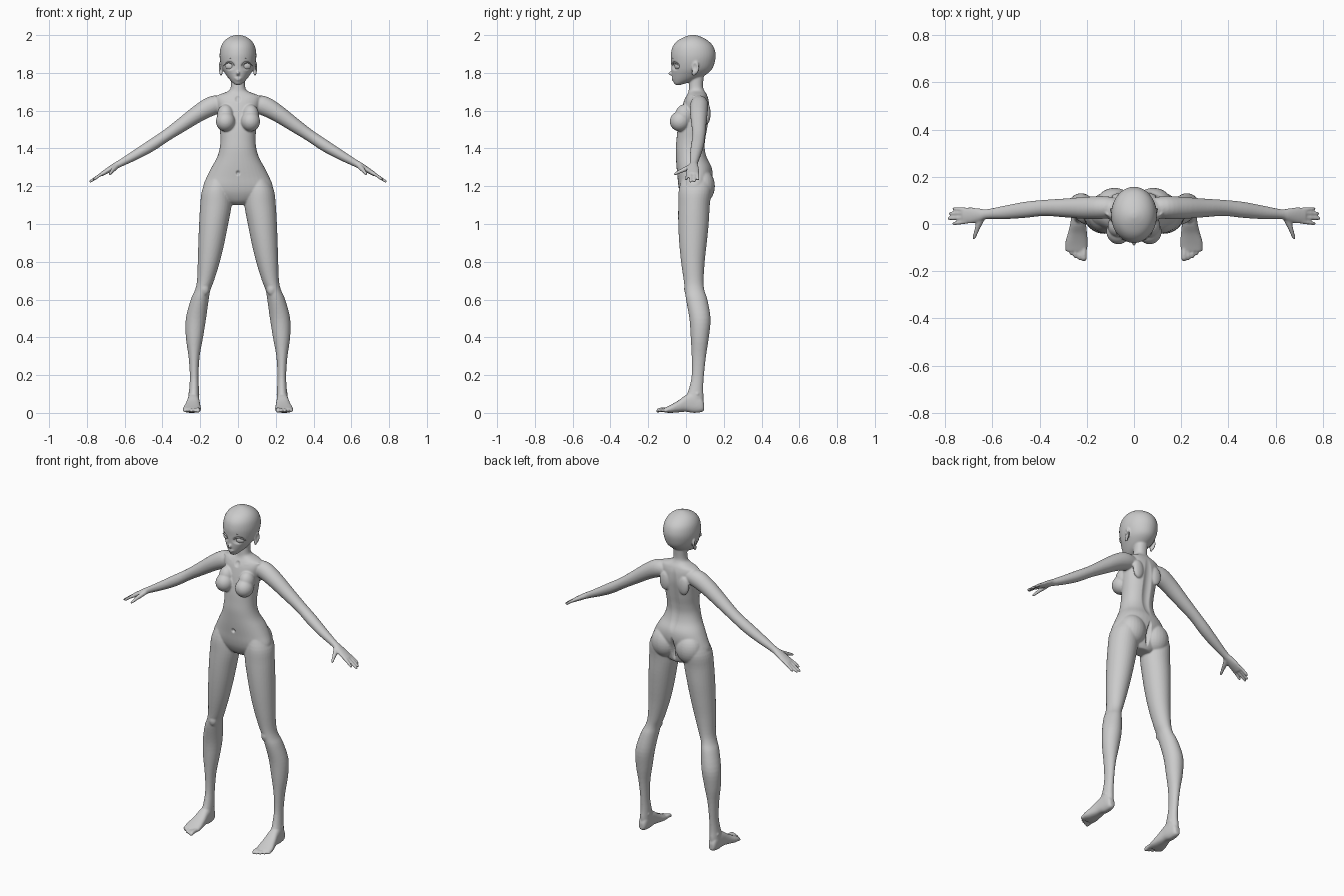
import bpy, bmesh, math
from mathutils import Vector, Matrix

X, Y, Z = Vector((1, 0, 0)), Vector((0, 1, 0)), Vector((0, 0, 1))


def spline(rows, steps):
    """Catmull-Rom interpolation of equal-length tuples."""
    out = []
    for i in range(len(rows) - 1):
        a, b, c, d = (rows[min(max(i + k, 0), len(rows) - 1)] for k in (-1, 0, 1, 2))
        for s in range(steps):
            t = s / steps
            out.append([0.5 * (2 * q + (r - p) * t + (2 * p - 5 * q + 4 * r - w) * t * t
                               + (3 * q - p - 3 * r + w) * t ** 3)
                        for p, q, r, w in zip(a, b, c, d)])
    return out + [list(rows[-1])]


def loft(bm, rows, u, direction=None, side=1, steps=4, n=28, power=1.0):
    """Closed skin over rings (x, y, z, radius along u, radius across)."""
    rows = spline(rows, steps)
    pts = [Vector(r[:3]) for r in rows]
    rings = []
    for i, r in enumerate(rows):
        t = direction or (pts[min(i + 1, len(pts) - 1)] - pts[max(i - 1, 0)]).normalized()
        v = t.cross(u).normalized()
        ring = []
        for k in range(n):
            a = 2 * math.pi * k / n
            c, s = math.cos(a), math.sin(a)
            c, s = (math.copysign(abs(q) ** power, q) for q in (c, s))
            p = pts[i] + u * (max(r[3], .001) * c) + v * (max(r[4], .001) * s)
            ring.append(bm.verts.new((p.x * side, p.y, p.z)))
        rings.append(ring)
    faces = [bm.faces.new(rings[0]), bm.faces.new(rings[-1])]
    for a, b in zip(rings, rings[1:]):
        for k in range(n):
            faces.append(bm.faces.new((a[k], a[(k + 1) % n], b[(k + 1) % n], b[k])))
    bmesh.ops.recalc_face_normals(bm, faces=faces)


def ball(bm, c, r, side=1, tilt=0):
    """Ellipsoid, optionally turned about z."""
    m = (Matrix.Translation((c[0] * side, c[1], c[2])) @ Matrix.Rotation(tilt * side, 4, 'Z')
         @ Matrix.Diagonal((*r, 1)))
    bmesh.ops.create_uvsphere(bm, u_segments=24, v_segments=16, radius=1, matrix=m)


def level(rows):
    """(z, x inner, x outer, y front, y back) to loft rings."""
    return [((a + b) / 2, (f + k) / 2, z, (b - a) / 2, (k - f) / 2) for z, a, b, f, k in rows]


def finish(bm, name):
    me = bpy.data.meshes.new(name)
    bm.to_mesh(me)
    bm.free()
    ob = bpy.data.objects.new(name, me)
    bpy.context.collection.objects.link(ob)
    me.shade_smooth()
    return ob


bm = bmesh.new()

# torso and neck
torso = [(1.10, .05, .02, .10), (1.12, .10, -.008, .11), (1.16, .17, -.03, .118),
         (1.2, .184, -.04, .128), (1.25, .165, -.045, .14), (1.3, .14, -.05, .136),
         (1.35, .112, -.053, .112), (1.4, .097, -.054, .101), (1.45, .093, -.05, .105),
         (1.5, .096, -.045, .114), (1.55, .10, -.036, .121), (1.6, .106, -.026, .125),
         (1.65, .118, -.012, .121), (1.678, .112, .002, .113), (1.692, .08, .01, .106),
         (1.706, .048, .014, .097), (1.73, .038, .016, .09), (1.79, .038, .02, .095)]
loft(bm, level([(z, -w, w, f, b) for z, w, f, b in torso]), X, Z, n=40, power=.92)

# head
head = [(1.736, .012, -.055, -.03), (1.745, .025, -.064, .0), (1.765, .045, -.071, .06),
        (1.79, .064, -.075, .105), (1.82, .082, -.077, .138), (1.86, .094, -.079, .153),
        (1.9, .097, -.08, .157), (1.94, .09, -.07, .145), (1.97, .072, -.045, .117),
        (1.99, .045, -.008, .082), (2.001, .012, .025, .048)]
loft(bm, level([(z, -w, w, f, b) for z, w, f, b in head]), X, Z, n=40)

# nose and lips
ball(bm, (0, -.076, 1.797), (.009, .017, .012))
ball(bm, (0, -.068, 1.771), (.02, .009, .005))
ball(bm, (0, -.067, 1.763), (.016, .009, .005))

leg = [(1.25, .05, .155, -.02, .125), (1.18, .036, .19, -.038, .135), (1.1, .034, .2, -.041, .126),
       (1.0, .052, .206, -.041, .12), (.9, .072, .21, -.036, .11), (.8, .096, .213, -.026, .099),
       (.7, .127, .217, -.012, .093), (.65, .146, .228, -.006, .097), (.6, .155, .25, .0, .113),
       (.5, .169, .276, .018, .13), (.4, .185, .276, .025, .121), (.3, .203, .262, .03, .106),
       (.2, .209, .255, .03, .095), (.13, .207, .258, .016, .091), (.08, .206, .263, .0, .093),
       (.03, .208, .262, .01, .09)]
foot = [(.096, .222, .25, .012, .05), (.08, .211, .26, .004, .085), (.04, .205, .265, .0, .108),
        (.0, .203, .27, .006, .095), (-.04, .199, .28, .003, .066), (-.08, .196, .291, .0, .043),
        (-.115, .2, .288, .002, .026)]
arm = [(.07, .07, 1.635, .04, .04), (.13, .07, 1.628, .048, .051), (.2, .068, 1.592, .047, .046),
       (.29, .068, 1.53, .040, .038), (.38, .068, 1.468, .034, .031), (.46, .06, 1.415, .034, .031),
       (.54, .05, 1.367, .029, .026), (.62, .042, 1.323, .021, .019), (.65, .038, 1.307, .027, .017),
       (.69, .036, 1.283, .034, .014), (.725, .035, 1.262, .032, .011)]

for s in (1, -1):
    # legs, buttocks, knees
    loft(bm, level(leg), X, Z, s, n=32)
    ball(bm, (.082, .085, 1.2), (.08, .068, .09), s)
    ball(bm, (.178, .012, .655), (.026, .022, .035), s)
    # feet and ankles
    loft(bm, [((a + b) / 2, y, (lo + hi) / 2, (b - a) / 2, (hi - lo) / 2)
              for y, a, b, lo, hi in foot], X, -Y, s, power=.8)
    ball(bm, (.234, .06, .1), (.031, .016, .016), s)
    for i in range(5):
        x, tip, r = .212 + .0178 * i, -.157 + .002 * i * i + .002 * i, (.012, .0085, .0085, .008, .008)[i]
        loft(bm, [(x, -.09, .018, r, r), (x, tip + .022, .016, r, r), (x, tip + .008, .012, r, r),
                  (x, tip, .01, r * .5, r * .5)], X, -Y, s, n=12)
    # breasts and collarbones
    ball(bm, (.066, -.032, 1.543), (.051, .054, .053), s)
    ball(bm, (.066, -.008, 1.575), (.045, .05, .058), s)
    loft(bm, [(.015, .004, 1.66, .007, .007), (.06, .008, 1.668, .006, .006),
              (.12, .045, 1.675, .006, .006)], Y, None, s, n=10)
    # shoulder blades
    ball(bm, (.062, .112, 1.585), (.035, .018, .055), s)
    # arms and palms
    loft(bm, arm, Y, None, s)
    # fingers
    for y0, y1, tip in ((.01, .002, .768), (.028, .024, .788), (.045, .045, .784), (.06, .064, .768)):
        z = lambda x: 1.262 - .56 * (x - .725)
        loft(bm, [(.705, y0, z(.705), .009, .009), (.735, (y0 + y1) / 2, z(.735), .0085, .0085),
                  (tip - .008, y1, z(tip), .0075, .0075), (tip, y1, z(tip), .004, .004)],
             Y, None, s, n=12)
    # thumb
    loft(bm, [(.64, .03, 1.308, .014, .014), (.655, .002, 1.293, .014, .013),
              (.667, -.03, 1.279, .010, .010), (.676, -.055, 1.267, .008, .008),
              (.679, -.065, 1.263, .004, .004)], X, None, s, n=14)
    # ears
    ball(bm, (.092, .05, 1.828), (.009, .02, .036), s, -.25)
    ball(bm, (.09, .042, 1.80), (.008, .012, .016), s)

# fuse the parts into one smooth skin
body = finish(bm, "body")
remesh = body.modifiers.new("fuse", 'REMESH')
remesh.mode, remesh.voxel_size = 'VOXEL', .0046
soft = body.modifiers.new("soften", 'SMOOTH')
soft.factor, soft.iterations = .5, 5
mesh = bpy.data.meshes.new_from_object(body.evaluated_get(bpy.context.evaluated_depsgraph_get()))
body.modifiers.clear()
body.data = mesh

# soft dents: eye sockets, ears, navel, spine, seat cleft, collar notch
dents = [((0, -.05, 1.27), (.012, .03, .014), (0, .012, 0)),
         ((0, .12, 1.48), (.03, .06, .2), (0, -.01, 0)),
         ((0, .13, 1.19), (.014, .07, .08), (0, -.02, 0)),
         ((0, .0, 1.66), (.018, .03, .02), (0, .008, 0))]
for s in (1, -1):
    dents += [((.045 * s, -.06, 1.838), (.036, .04, .026), (0, .014, 0)),
              ((.1 * s, .048, 1.83), (.02, .014, .022), (-.007 * s, 0, 0))]
for v in mesh.vertices:
    for c, r, off in dents:
        d = sum(((v.co[k] - c[k]) / r[k]) ** 2 for k in range(3))
        if d < 1:
            v.co += Vector(off) * (1 - d) ** 1.2
mesh.shade_smooth()

# eyes, upper lids and brows
for s, tag in ((1, "left"), (-1, "right")):
    bm = bmesh.new()
    ball(bm, (.045, -.046, 1.836), (.026, .012, .018), s, .35)
    finish(bm, tag + "_eye")
    bm = bmesh.new()
    loft(bm, [(.018, -.069, 1.838, .002, .002), (.032, -.068, 1.852, .004, .004),
              (.052, -.060, 1.855, .005, .004), (.07, -.043, 1.844, .004, .003),
              (.078, -.034, 1.836, .001, .001)], Y, None, s, n=10)
    finish(bm, tag + "_eyelid")
    bm = bmesh.new()
    loft(bm, [(.02, -.074, 1.87, .002, .002), (.045, -.064, 1.877, .003, .003),
              (.072, -.036, 1.87, .001, .001)], Y, None, s, n=10)
    finish(bm, tag + "_brow")
